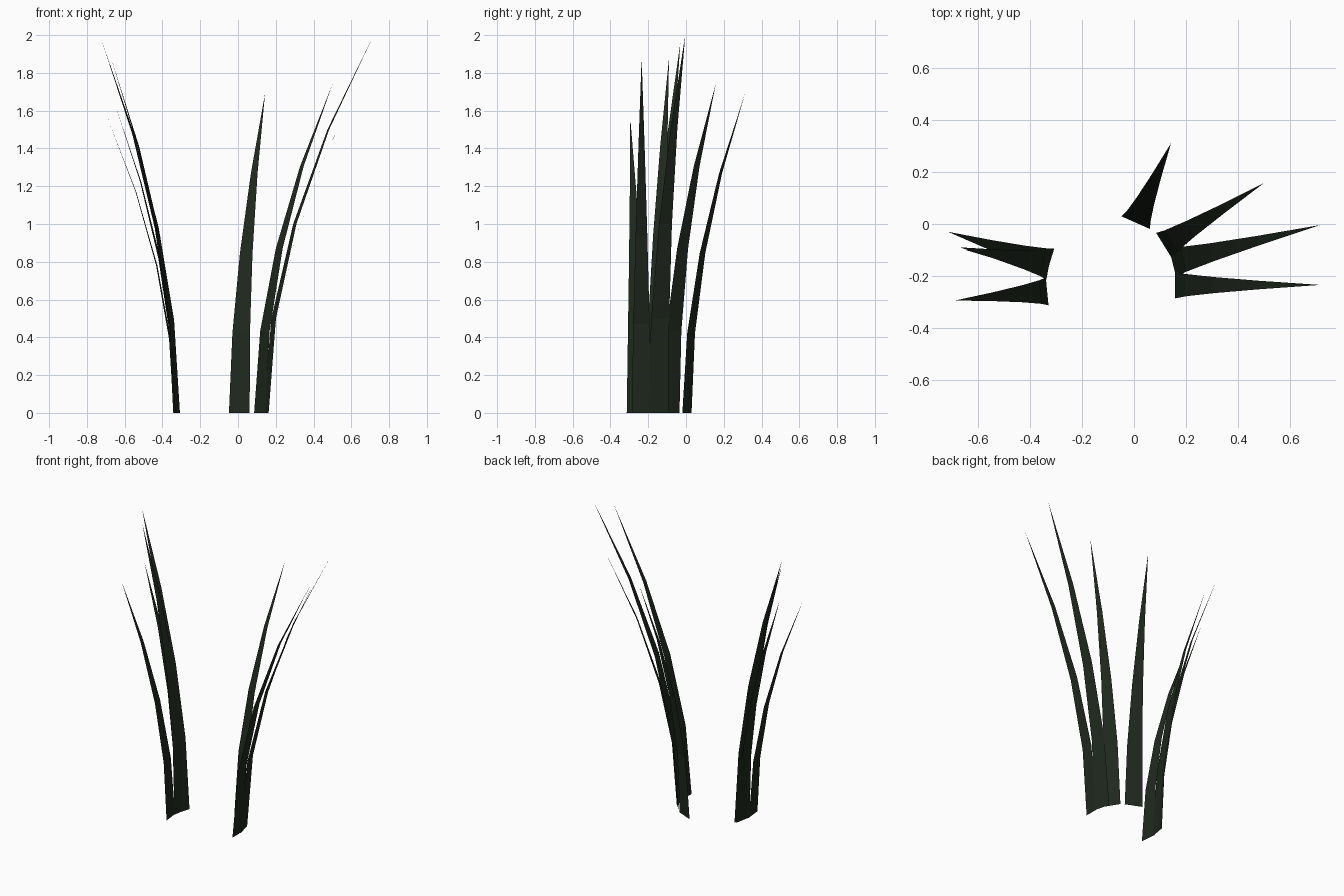
import bpy
import bmesh
from mathutils import Vector

cube = bpy.data.objects.get("Cube")
if cube:
    bpy.data.objects.remove(cube, do_unlink=True)

# Single dark leaf colour
LEAF = (0.0135, 0.0215, 0.0125, 1.0)
leaf_mat = bpy.data.materials.new("dark_leaf_green")
leaf_mat.use_nodes = True
leaf_mat.diffuse_color = LEAF
bsdf = leaf_mat.node_tree.nodes["Principled BSDF"]
bsdf.inputs["Base Color"].default_value = LEAF
bsdf.inputs["Roughness"].default_value = 0.9

SEGMENTS = 4


def grass_blade(name, root, tip, half_width):
    """Flat tapering ribbon that bends from its root out to a pointed tip."""
    root = Vector((root[0], root[1], 0.0))
    tip = Vector(tip)
    lean = Vector((tip.x - root.x, tip.y - root.y, 0.0))
    side = Vector((-lean.y, lean.x, 0.0)).normalized()
    bm = bmesh.new()
    previous = None
    for i in range(SEGMENTS):
        t = i / SEGMENTS
        centre = root + lean * t ** 1.9 + Vector((0, 0, tip.z * t))
        offset = side * half_width * (1 - t ** 1.35)
        row = [bm.verts.new(centre + offset), bm.verts.new(centre - offset)]
        if previous:
            bm.faces.new((previous[0], previous[1], row[1], row[0]))
        previous = row
    bm.faces.new((previous[0], previous[1], bm.verts.new(tip)))
    mesh = bpy.data.meshes.new(name)
    bm.to_mesh(mesh)
    bm.free()
    mesh.materials.append(leaf_mat)
    obj = bpy.data.objects.new(name, mesh)
    bpy.context.collection.objects.link(obj)
    return obj


# Blade at the back
grass_blade("back_blade", (0.007, 0.005), (0.143, 0.312, 1.69), 0.06)

# Left tuft
grass_blade("left_blade_back", (0.115, -0.082), (0.5, 0.157, 1.74), 0.056)
grass_blade("left_blade_middle", (0.148, -0.147), (0.718, -0.004, 2.0), 0.058)
grass_blade("left_blade_front", (0.158, -0.236), (0.718, -0.235, 1.88), 0.051)

# Right tuft
grass_blade("right_blade_back", (-0.325, -0.151), (-0.718, -0.03, 1.96), 0.06)
grass_blade("right_blade_middle", (-0.327, -0.156), (-0.672, -0.09, 1.88), 0.06)
grass_blade("right_blade_inner", (-0.33, -0.155), (-0.65, -0.1, 1.63), 0.052)
grass_blade("right_blade_front", (-0.335, -0.26), (-0.69, -0.295, 1.56), 0.054)
